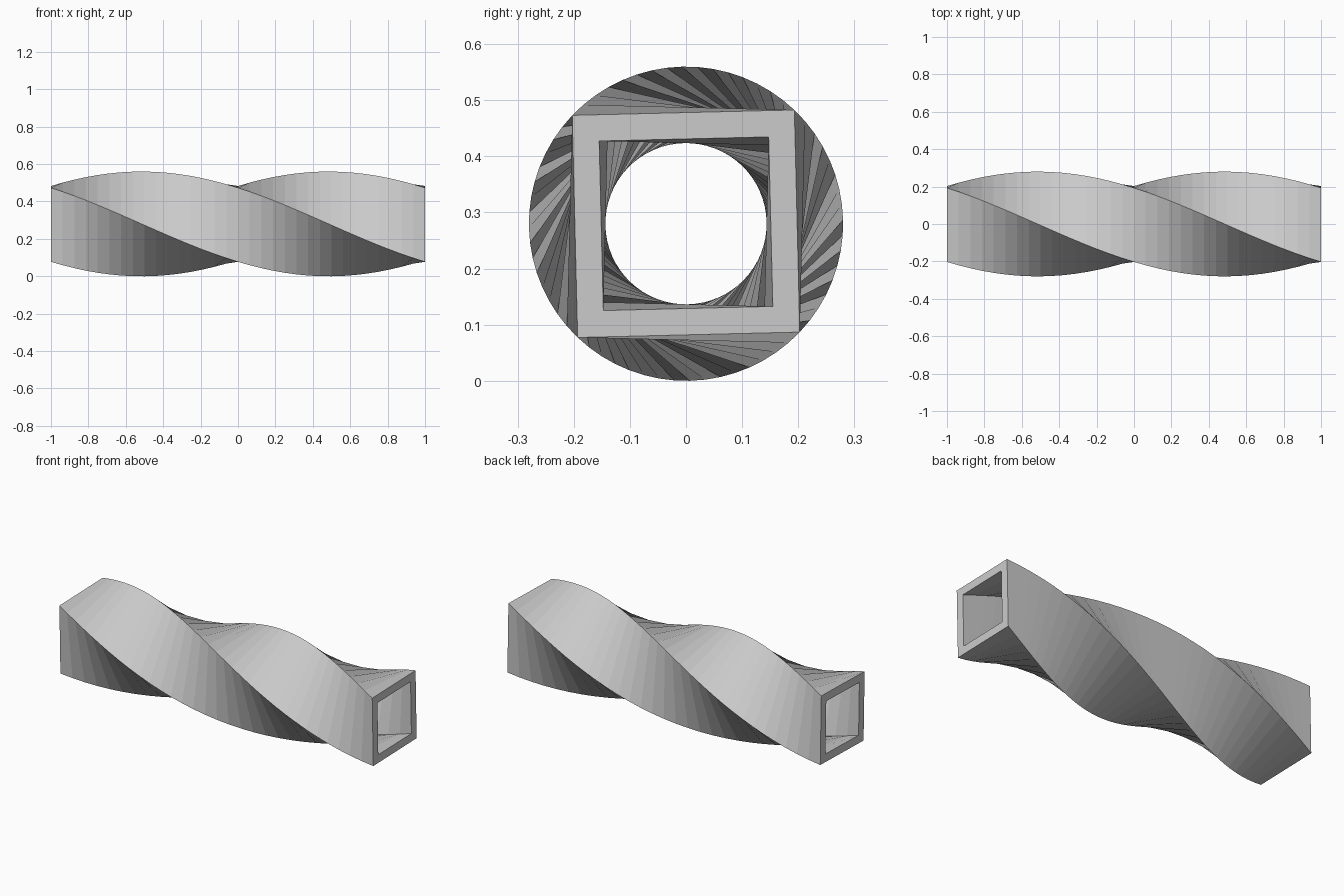
import bpy, math

if "Cube" in bpy.data.objects:
    bpy.data.objects.remove(bpy.data.objects["Cube"])

SEGMENTS = 32
OUTER_R, INNER_R = 0.28, 0.2137    # corner radii of the outer and inner squares
CENTRE_Z = 0.28
START, TWIST = math.radians(1.4), math.pi

verts, faces = [], []


def vid(ring, layer, corner):
    return ring * 8 + layer * 4 + corner % 4


# Square rings, turning steadily along x
for i in range(SEGMENTS + 1):
    t = i / SEGMENTS
    for r in (OUTER_R, INNER_R):
        for k in range(4):
            a = START + TWIST * t + math.pi / 4 + k * math.pi / 2
            verts.append((2 * t - 1, r * math.cos(a), CENTRE_Z + r * math.sin(a)))

# Outer and inner walls
for i in range(SEGMENTS):
    for k in range(4):
        faces.append((vid(i, 0, k), vid(i, 0, k + 1), vid(i + 1, 0, k + 1), vid(i + 1, 0, k))[::-1])
        faces.append((vid(i, 1, k), vid(i, 1, k + 1), vid(i + 1, 1, k + 1), vid(i + 1, 1, k)))

# Square rims closing both ends
for k in range(4):
    n = SEGMENTS
    faces.append((vid(n, 0, k), vid(n, 0, k + 1), vid(n, 1, k + 1), vid(n, 1, k)))
    faces.append((vid(0, 1, k), vid(0, 1, k + 1), vid(0, 0, k + 1), vid(0, 0, k)))

mesh = bpy.data.meshes.new("twisted_square_tube")
mesh.from_pydata(verts, [], faces)

# Consistent outward normals
import bmesh
bm = bmesh.new()
bm.from_mesh(mesh)
bmesh.ops.recalc_face_normals(bm, faces=bm.faces)
bm.to_mesh(mesh)
bm.free()

tube = bpy.data.objects.new("twisted_square_tube", mesh)
bpy.context.collection.objects.link(tube)
